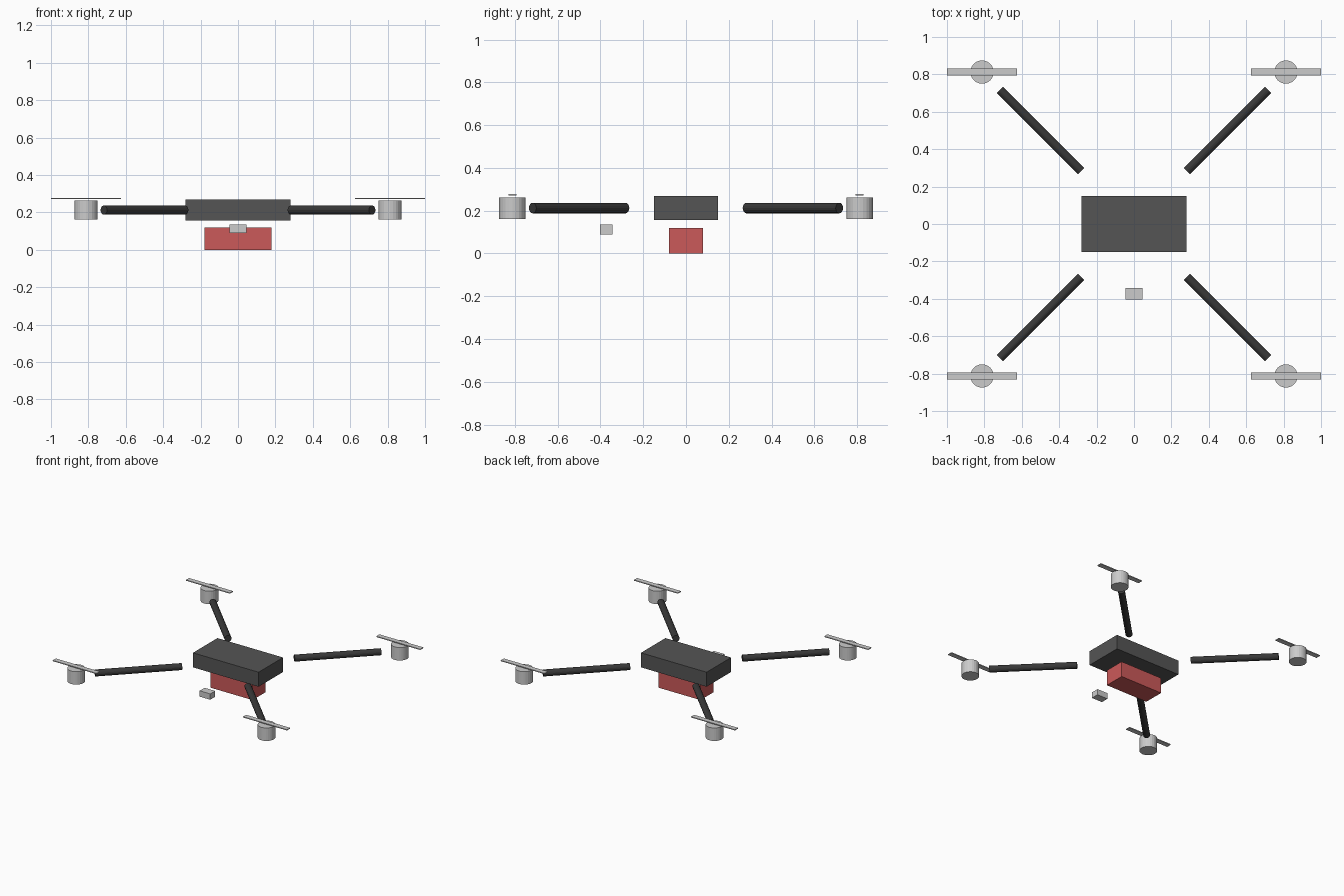
import bpy
from math import pi, atan2

if "Cube" in bpy.data.objects:
    bpy.data.objects.remove(bpy.data.objects["Cube"])


def paint(obj, material):
    obj.data.materials.append(material)


def material(name, rgb):
    mat = bpy.data.materials.new(name)
    mat.diffuse_color = (*rgb, 1)
    mat.use_nodes = True
    mat.node_tree.nodes["Principled BSDF"].inputs["Base Color"].default_value = mat.diffuse_color
    return mat


def box(name, center, size, mat=None):
    bpy.ops.mesh.primitive_cube_add(size=1, location=center)
    obj = bpy.context.object
    obj.name = name
    obj.scale = size
    bpy.ops.object.transform_apply(location=False, rotation=False, scale=True)
    if mat:
        paint(obj, mat)
    return obj


def cylinder(name, center, radius, depth, sides, rotation=(0, 0, 0), mat=None):
    bpy.ops.mesh.primitive_cylinder_add(vertices=sides, radius=radius, depth=depth,
                                        location=center, rotation=rotation)
    obj = bpy.context.object
    obj.name = name
    if mat:
        paint(obj, mat)
    return obj


dark = material("dark_frame", (0.09, 0.09, 0.09))
black = material("arm_black", (0.04, 0.04, 0.04))
red = material("battery_red", (0.6, 0.1, 0.1))

# Central body, battery slung below, camera floating in front
box("body", (0, 0, 0.212), (0.56, 0.298, 0.112), dark)
box("battery", (0, 0, 0.06), (0.36, 0.16, 0.12), red)
box("camera", (0, -0.373, 0.1125), (0.09, 0.06, 0.045))

# Four diagonal arms, each with a motor and a propeller blade
for side, sx in (("left", -1), ("right", 1)):
    for end, sy in (("front", -1), ("back", 1)):
        tag = f"{end}_{side}"
        cylinder(f"arm_{tag}", (0.5 * sx, 0.5 * sy, 0.2125), 0.0245, 0.615, 16,
                 (0, pi / 2, atan2(sy, sx)), black)
        cylinder(f"motor_{tag}", (0.8125 * sx, 0.8125 * sy, 0.2125), 0.0622, 0.1, 24)
        box(f"propeller_{tag}", (0.8125 * sx, 0.8125 * sy, 0.275), (0.375, 0.0375, 0.0065))
